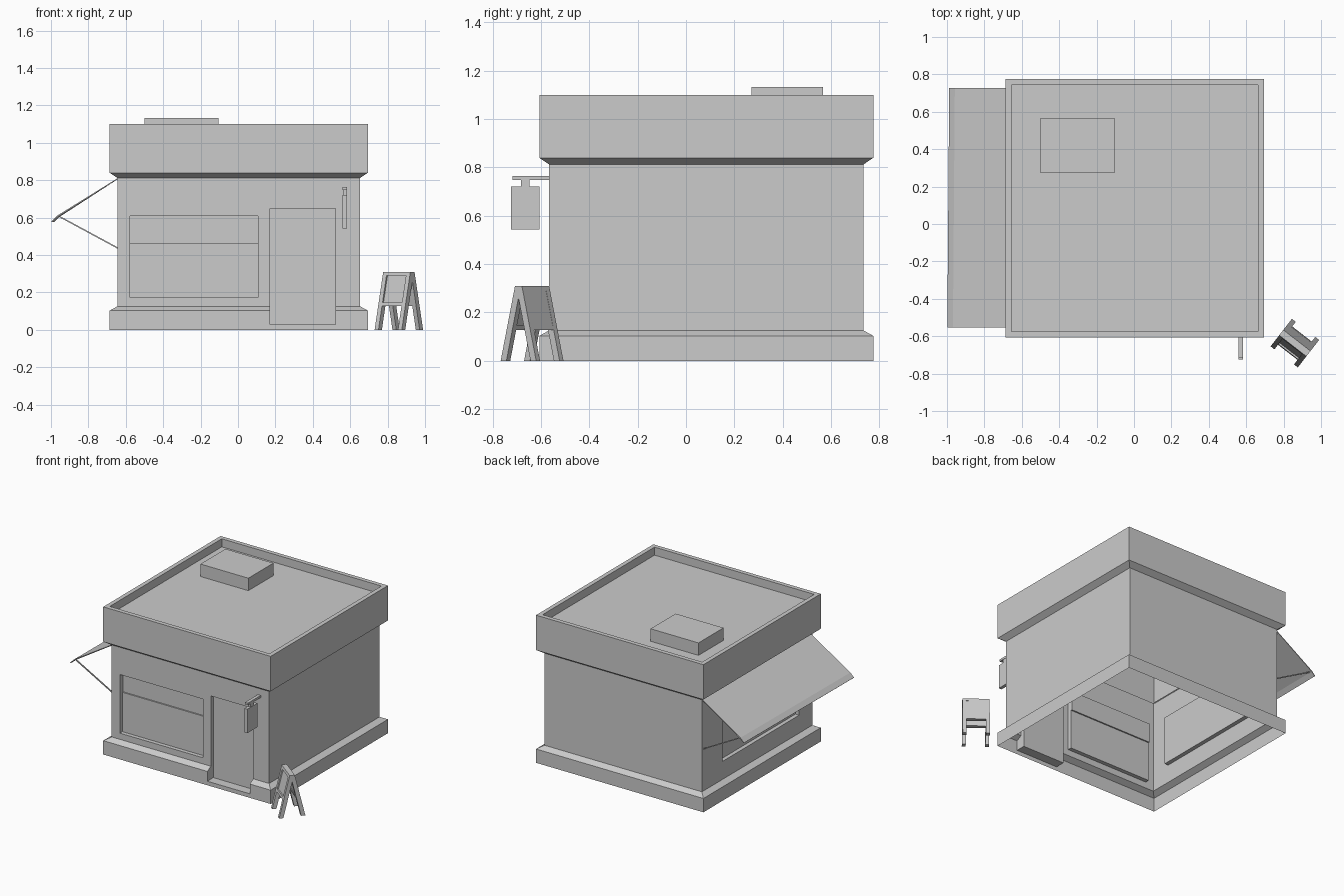
import bpy, bmesh, math
from mathutils import Vector, Matrix

if "Cube" in bpy.data.objects:
    bpy.data.objects.remove(bpy.data.objects["Cube"])


def make(name, verts, faces):
    me = bpy.data.meshes.new(name)
    bm = bmesh.new()
    vs = [bm.verts.new(v) for v in verts]
    for f in faces:
        bm.faces.new([vs[i] for i in f])
    bmesh.ops.recalc_face_normals(bm, faces=bm.faces)
    bm.to_mesh(me)
    bm.free()
    ob = bpy.data.objects.new(name, me)
    bpy.context.scene.collection.objects.link(ob)
    return ob


HEX = [(0, 1, 3, 2), (4, 6, 7, 5), (0, 4, 5, 1), (2, 3, 7, 6), (0, 2, 6, 4), (1, 5, 7, 3)]


def box(name, x, y, z):
    return make(name, [(a, b, c) for a in x for b in y for c in z], HEX)


# Shop shell: square rings following the plinth, wall, cornice and parapet profile
X0, X1, Y0, Y1 = -0.645, 0.653, -0.566, 0.734
profile = [(0.041, 0), (0.041, 0.103), (0, 0.126), (0, 0.812), (0.041, 0.84),
           (0.041, 1.1), (0.009, 1.1), (0.009, 1.04)]
verts, faces = [], []
for d, z in profile:
    verts += [(X0 - d, Y0 - d, z), (X1 + d, Y0 - d, z), (X1 + d, Y1 + d, z), (X0 - d, Y1 + d, z)]
n = len(profile)
for r in range(n - 1):
    for i in range(4):
        j = (i + 1) % 4
        faces.append((r * 4 + i, r * 4 + j, r * 4 + 4 + j, r * 4 + 4 + i))
faces += [(3, 2, 1, 0), tuple(range(4 * n - 4, 4 * n))]
shell = make("shop_shell", verts, faces)

# Recesses for the door, the two-part front window and the side window
cutters = [
    box("door_cutter", (0.172, 0.522), (-0.8, Y0 + 0.03), (0.03, 0.65)),
    box("window_lower_cutter", (-0.578, 0.106), (-0.8, Y0 + 0.03), (0.172, 0.466)),
    box("window_upper_cutter", (-0.578, 0.106), (-0.8, Y0 + 0.04), (0.465, 0.609)),
    box("side_window_cutter", (-0.9, X0 + 0.03), (-0.41, 0.49), (0.26, 0.62)),
]
for c in cutters:
    c.hide_render = True
    m = shell.modifiers.new(c.name, 'BOOLEAN')
    m.operation = 'DIFFERENCE'
    m.solver = 'EXACT'
    m.object = c
dg = bpy.context.evaluated_depsgraph_get()
cut = bpy.data.meshes.new_from_object(shell.evaluated_get(dg))
shell.modifiers.clear()
shell.data = cut
for c in cutters:
    bpy.data.objects.remove(c)

# Open underside
bm = bmesh.new()
bm.from_mesh(cut)
under = [f for f in bm.faces if all(v.co.z < 0.001 for v in f.verts)]
bmesh.ops.delete(bm, geom=under, context='FACES')
bm.to_mesh(cut)
bm.free()

# Roof unit
box("roof_unit", (-0.5, -0.105), (0.272, 0.567), (1.04, 1.133))

# Awning over the side window: sloping sheet with a lip on the outer edge
awning_pts = [(-0.642, 0.812), (-0.968, 0.61), (-0.998, 0.58), (-0.994, 0.576),
              (-0.966, 0.603), (-0.642, 0.806)]
av = [(x + (0.01 if y > 0 and x < -0.7 else 0), y, z)
      for y in (-0.553, 0.728) for x, z in awning_pts]
af = [(i, (i + 1) % 6, 6 + (i + 1) % 6, 6 + i) for i in range(6)]
af += [(0, 1, 4, 5), (1, 2, 3, 4), (6, 7, 10, 11), (7, 8, 9, 10)]
make("awning", av, af)

# Awning arms
for side, y in (("front", -0.54), ("back", 0.71)):
    t = 0.004
    make("awning_arm_" + side,
         [(x, y + dy, z + dz) for x, z in ((-0.955, 0.606), (-0.644, 0.438))
          for dy in (-t, t) for dz in (-t, t)], HEX)

# Hanging sign
box("sign_bracket", (0.56, 0.584), (-0.717, Y0), (0.748, 0.764))
box("sign_hanger", (0.562, 0.582), (-0.683, -0.648), (0.72, 0.748))
box("sign_board", (0.56, 0.584), (-0.724, -0.606), (0.543, 0.721))

# Pavement A-board: slanted pieces placed along its own ridge direction
ridge = Vector((0.79, -0.613, 0))
out = Vector((-0.613, -0.79, 0))
centre = Vector((0.86, -0.637, 0))


def slanted(name, u, z, side, near=0.0, far=0.03):
    vs = []
    for uu in u:
        for d in (near, far):
            for zz in z:
                v = 0.093 - 0.075 * zz / 0.31 - d
                vs.append(centre + ridge * uu + out * (v * side) + Vector((0, 0, zz)))
    return make(name, vs, HEX)


for leaf, s in (("front", 1), ("back", -1)):
    slanted(f"board_{leaf}_left_leg", (-0.092, -0.066), (0, 0.31), s)
    slanted(f"board_{leaf}_right_leg", (0.066, 0.092), (0, 0.31), s)
    slanted(f"board_{leaf}_top_rail", (-0.066, 0.066), (0.29, 0.31), s)
    slanted(f"board_{leaf}_bottom_rail", (-0.066, 0.066), (0.128, 0.146), s)
    slanted(f"board_{leaf}_panel", (-0.066, 0.066), (0.146, 0.29), s,
            0.009 if s > 0 else 0.001, 0.024)
